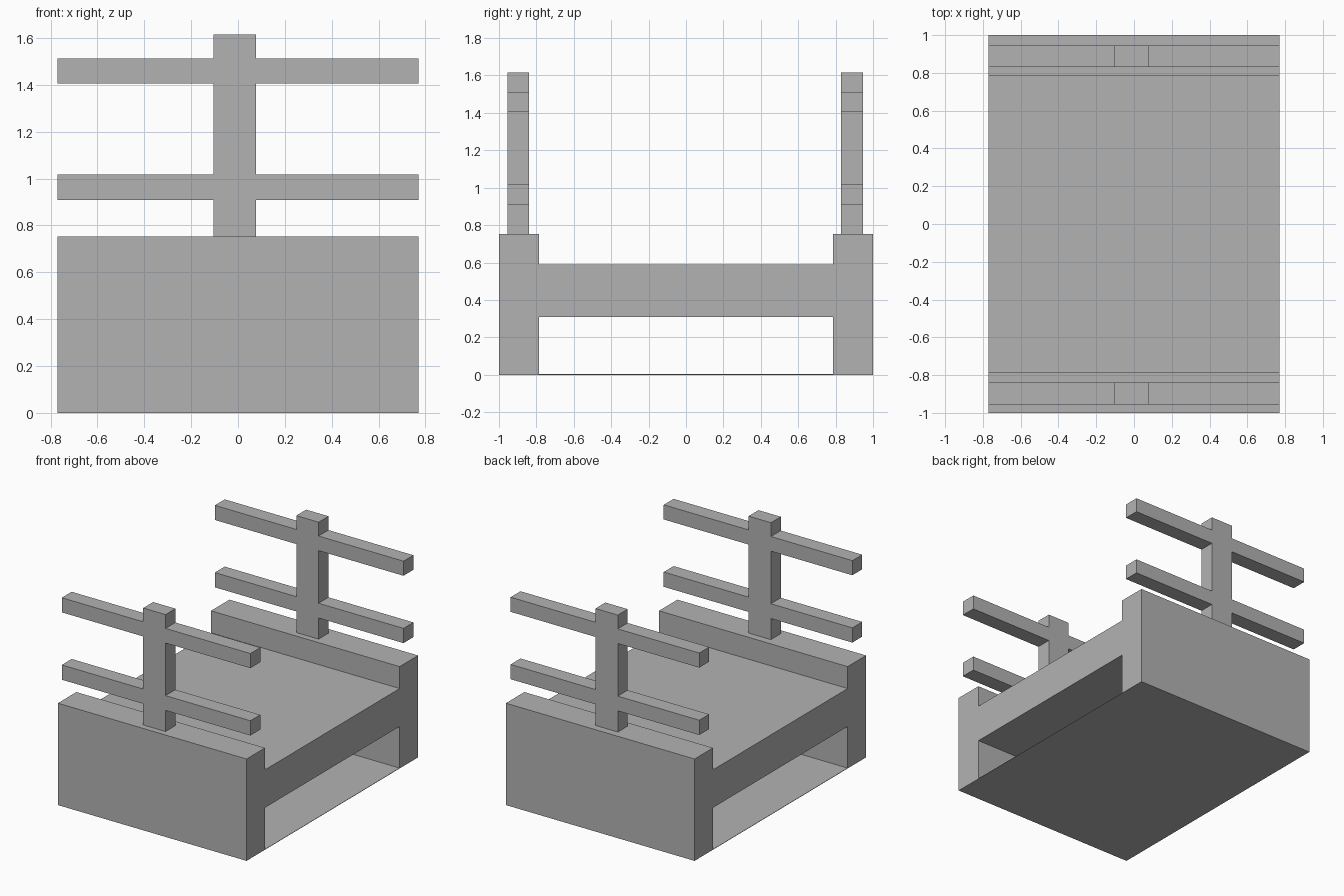
import bpy
import bmesh
from mathutils import Vector

default = bpy.data.objects.get("Cube")
if default:
    bpy.data.objects.remove(default, do_unlink=True)

# One plain grey for the whole model
grey = bpy.data.materials.new("plain grey")
grey.use_nodes = True
colour = (0.45, 0.45, 0.45, 1.0)
grey.diffuse_color = colour
grey.node_tree.nodes["Principled BSDF"].inputs["Base Color"].default_value = colour


def box(name, x, y, z):
    """Box spanning the given (low, high) ranges."""
    spans = (x, y, z)
    centre = Vector([(low + high) / 2 for low, high in spans])
    size = Vector([high - low for low, high in spans])
    bm = bmesh.new()
    bmesh.ops.create_cube(bm, size=1.0)
    bmesh.ops.scale(bm, vec=size, verts=bm.verts)
    mesh = bpy.data.meshes.new(name)
    bm.to_mesh(mesh)
    bm.free()
    mesh.materials.append(grey)
    obj = bpy.data.objects.new(name, mesh)
    obj.location = centre
    bpy.context.collection.objects.link(obj)
    return obj


HALF_WIDTH = 0.77
INNER = 0.785
FULL = (-HALF_WIDTH, HALF_WIDTH)
POST = (-0.105, 0.077)

# Platform between the end walls, and the thin floor beneath it
box("platform", FULL, (-INNER, INNER), (0.31, 0.59))
box("floor", FULL, (-INNER, INNER), (0, 0.003))

# End walls, each carrying a post with two crossbars
ends = {"front": ((-1, -INNER), (-0.955, -0.84)),
        "back": ((INNER, 1), (0.83, 0.945))}
bars = {"lower": (0.908, 1.017), "upper": (1.405, 1.513)}
sides = {"right": (-HALF_WIDTH, POST[0]), "left": (POST[1], HALF_WIDTH)}

for end, (wall_y, post_y) in ends.items():
    box(f"{end}_wall", FULL, wall_y, (0, 0.752))
    box(f"{end}_post", POST, post_y, (0.752, 1.615))
    for level, bar_z in bars.items():
        for side, bar_x in sides.items():
            box(f"{end}_{level}_{side}_crossbar", bar_x, post_y, bar_z)
